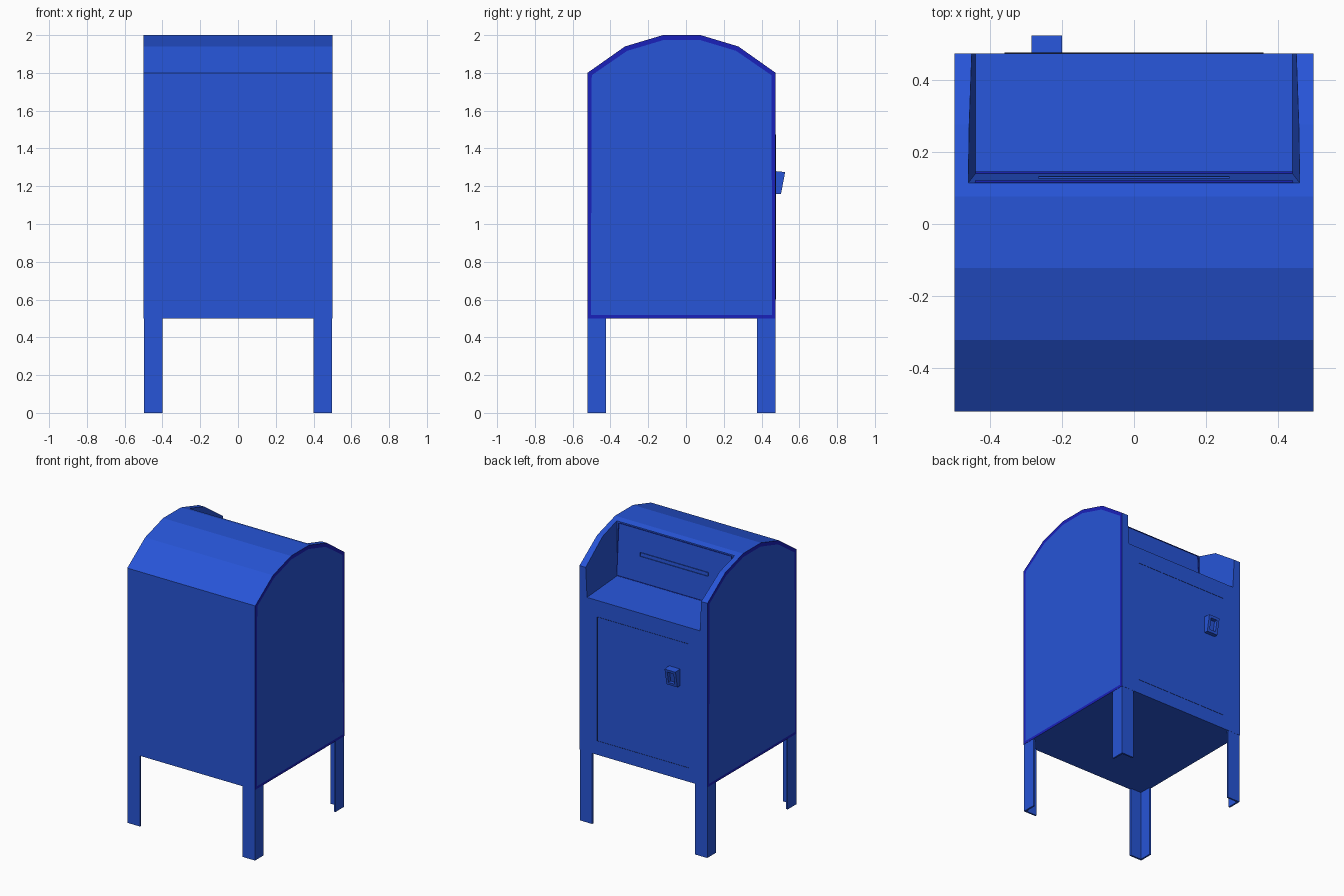
import bpy, bmesh, math
from mathutils import Matrix

if "Cube" in bpy.data.objects:
    bpy.data.objects.remove(bpy.data.objects["Cube"])


def material(name, rgb):
    m = bpy.data.materials.new(name)
    m.diffuse_color = (*rgb, 1)
    m.use_nodes = True
    m.node_tree.nodes["Principled BSDF"].inputs["Base Color"].default_value = m.diffuse_color
    return m


BLUE = material("blue_paint", (0.02, 0.09, 0.68))
TRIM = material("dark_blue_trim", (0.01, 0.015, 0.5))
DARK = material("dark_gap", (0.008, 0.008, 0.012))


def make(name, bm, *mats):
    bmesh.ops.recalc_face_normals(bm, faces=bm.faces)
    me = bpy.data.meshes.new(name)
    bm.to_mesh(me)
    bm.free()
    ob = bpy.data.objects.new(name, me)
    bpy.context.collection.objects.link(ob)
    for m in mats:
        me.materials.append(m)
    return ob


def prism(points, vec):
    """Closed polygon of 3D points extruded along vec."""
    bm = bmesh.new()
    face = bm.faces.new([bm.verts.new(p) for p in points])
    ext = bmesh.ops.extrude_face_region(bm, geom=[face], use_keep_orig=True)
    new = [g for g in ext["geom"] if isinstance(g, bmesh.types.BMVert)]
    bmesh.ops.translate(bm, verts=new, vec=vec)
    bmesh.ops.recalc_face_normals(bm, faces=bm.faces)
    bm.faces.ensure_lookup_table()
    return bm


def frame(name, w, h, border, depth, matrix, mat):
    """Rectangular ring in the XZ plane, standing out along +y."""
    bm = bmesh.new()
    face = bm.faces.new([bm.verts.new((sx * w / 2, 0, sz * h / 2))
                         for sx, sz in ((-1, -1), (-1, 1), (1, 1), (1, -1))])
    bmesh.ops.inset_region(bm, faces=[face], thickness=border, use_boundary=True)
    bmesh.ops.delete(bm, geom=[face], context='FACES')
    ext = bmesh.ops.extrude_face_region(bm, geom=bm.faces[:], use_keep_orig=True)
    new = [g for g in ext["geom"] if isinstance(g, bmesh.types.BMVert)]
    bmesh.ops.translate(bm, verts=new, vec=(0, depth, 0))
    ob = make(name, bm, mat)
    ob.matrix_world = matrix
    return ob


# Body: faceted arch profile, with trim bands inset on both sides
profile = [(-0.522, 0.5), (-0.522, 1.8), (-0.323, 1.94), (-0.122, 2.0),
           (0.077, 2.0), (0.277, 1.94), (0.475, 1.8), (0.475, 0.5)]
bm = prism([(-0.5, y, z) for y, z in profile], (1, 0, 0))
for side in [f for f in bm.faces if abs(f.normal.x) > 0.9]:
    ring = bmesh.ops.inset_region(bm, faces=[side], thickness=0.026, use_boundary=True)
    for f in ring["faces"]:
        f.material_index = 1
body = make("body", bm, BLUE, TRIM)

# Recess cut out of the upper back, walls tapering inward
bm = prism([(-0.46, y, z) for y, z in
            ((0.14, 1.615), (0.107, 2.1), (0.7, 2.1), (0.7, 1.574))], (0.92, 0, 0))
for v in bm.verts:
    v.co.x = math.copysign(0.441 if v.co.z < 1.8 else 0.467, v.co.x)
cutter = make("recess_cutter", bm)
cutter.hide_render = True
mod = body.modifiers.new("recess", 'BOOLEAN')
mod.operation = 'DIFFERENCE'
mod.solver = 'EXACT'
mod.object = cutter
bpy.context.view_layer.objects.active = body
bpy.ops.object.modifier_apply(modifier=mod.name)
bpy.data.objects.remove(cutter)

# Letter flap trim and slot on the recess wall
tilt = Matrix.Translation((0, 0.128, 1.8)) @ Matrix.Rotation(math.atan(0.068), 4, 'X')
frame("flap_trim", 0.885, 0.362, 0.014, 0.006, tilt, TRIM)
slot = tilt @ Matrix.Translation((0, 0, 0.01))
frame("slot_rim", 0.53, 0.026, 0.006, 0.006, slot, BLUE)

# Dark gap around the collection door
frame("door_gap", 0.72, 0.875, 0.02, 0.003,
      Matrix.Translation((0, 0.474, 1.037)), DARK)

# Wedge lock with a sunken keyhole
bm = prism([(-0.285, y, z) for y, z in
            ((0.47, 1.28), (0.525, 1.275), (0.503, 1.16), (0.47, 1.16))], (0.085, 0, 0))
face = max(bm.faces, key=lambda f: f.calc_center_median().y)
bmesh.ops.inset_region(bm, faces=[face], thickness=0.026, use_boundary=True)
ext = bmesh.ops.extrude_face_region(bm, geom=[face])
bmesh.ops.delete(bm, geom=[face], context='FACES_ONLY')
bmesh.ops.translate(bm, vec=(0, -0.025, 0),
                    verts=[g for g in ext["geom"] if isinstance(g, bmesh.types.BMVert)])
make("door_lock", bm, BLUE)

# Four angle-section legs, open toward the inside
w, t = 0.097, 0.012
section = [(0, 0), (w, 0), (w, t), (t, t), (t, w), (0, w)]
for sx, xn in ((-1, "left"), (1, "right")):
    for sy, y0, yn in ((-1, -0.521, "front"), (1, 0.474, "back")):
        make(f"{yn}_{xn}_leg",
             prism([(sx * (0.498 - a), y0 - sy * b, 0) for a, b in section],
                   (0, 0, 0.505)), BLUE)
